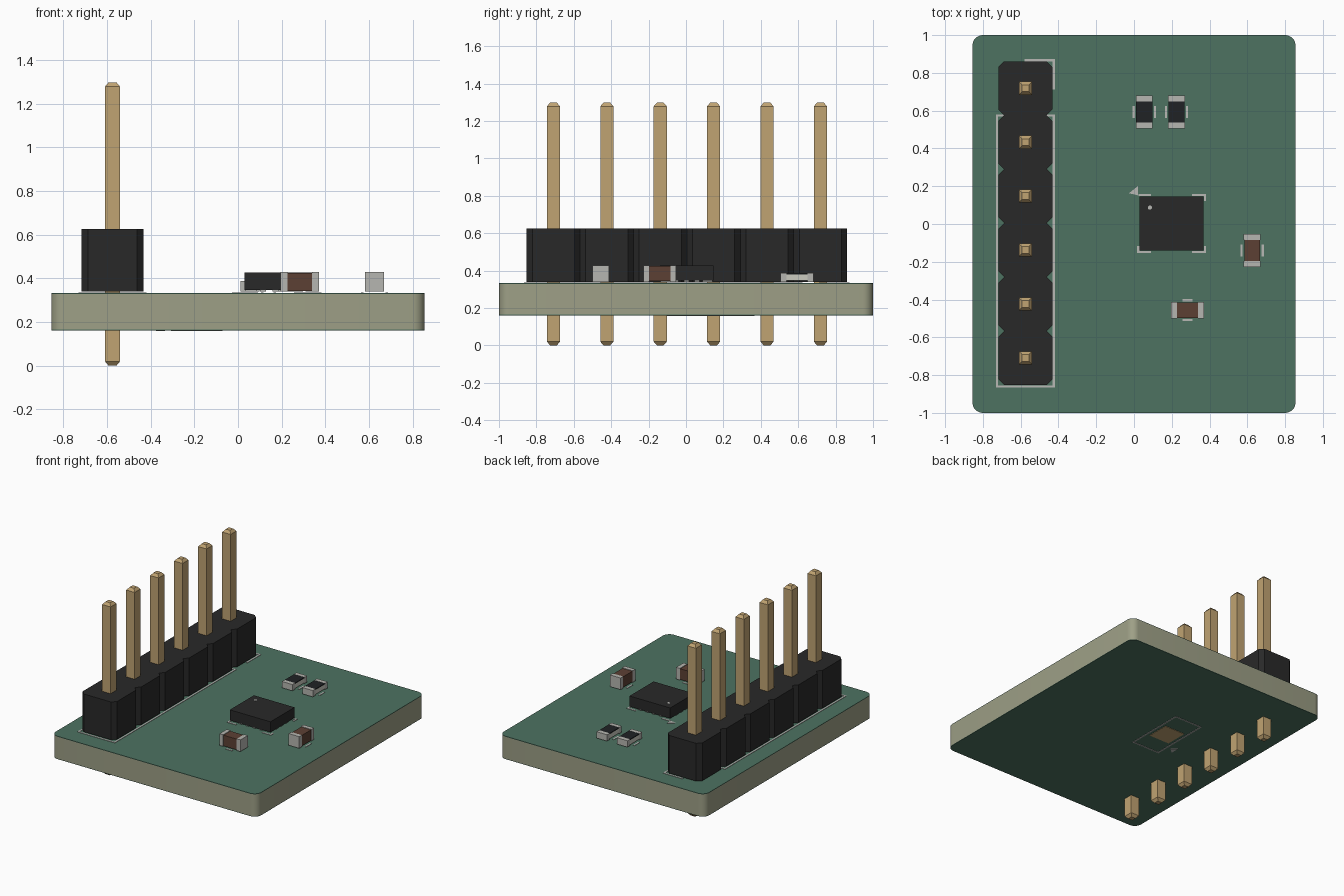
import bpy, bmesh
from math import sin, cos, pi

if "Cube" in bpy.data.objects:
    bpy.data.objects.remove(bpy.data.objects["Cube"])


def material(name, rgb):
    m = bpy.data.materials.new(name)
    m.diffuse_color = (*rgb, 1)
    m.use_nodes = True
    m.node_tree.nodes["Principled BSDF"].inputs["Base Color"].default_value = m.diffuse_color
    return m


GREEN = material("green_mask", (0.074, 0.17, 0.12))
OLIVE = material("board_core", (0.34, 0.35, 0.24))
BLACK = material("black_plastic", (0.022, 0.022, 0.022))
GOLD = material("gold", (0.53, 0.37, 0.17))
SILK = material("white_print", (0.48, 0.48, 0.46))
METAL = material("tin", (0.47, 0.47, 0.44))
CERAMIC = material("white_ceramic", (0.6, 0.6, 0.53))
BROWN = material("brown_ceramic", (0.107, 0.051, 0.034))
FILM = material("dark_film", (0.014, 0.016, 0.018))


def loft(bm, rings):
    """Close a stack of equal-length rings into a solid."""
    vs = [[bm.verts.new(p) for p in r] for r in rings]
    n = len(vs[0])
    for a, b in zip(vs, vs[1:]):
        for i in range(n):
            j = (i + 1) % n
            bm.faces.new((a[i], a[j], b[j], b[i]))
    bm.faces.new(vs[0][::-1])
    bm.faces.new(vs[-1])


def solid(name, mat, stacks):
    """One object from a list of ring stacks."""
    bm = bmesh.new()
    for rings in stacks:
        loft(bm, rings)
    bmesh.ops.recalc_face_normals(bm, faces=bm.faces)
    me = bpy.data.meshes.new(name)
    bm.to_mesh(me)
    bm.free()
    me.materials.append(mat)
    ob = bpy.data.objects.new(name, me)
    bpy.context.collection.objects.link(ob)
    return ob


def prism(outline, z0, z1):
    return [[(x, y, z) for x, y in outline] for z in (z0, z1)]


def rect(cx, cy, hx, hy):
    return [(cx - hx, cy - hy), (cx + hx, cy - hy), (cx + hx, cy + hy), (cx - hx, cy + hy)]


def box(cx, cy, hx, hy, z0, z1):
    return prism(rect(cx, cy, hx, hy), z0, z1)


def rounded(hx, hy, r, seg=8):
    pts = []
    for k, (sx, sy) in enumerate(((1, 1), (-1, 1), (-1, -1), (1, -1))):
        for i in range(seg + 1):
            a = (k + i / seg) * pi / 2
            pts.append((sx * (hx - r) + r * cos(a), sy * (hy - r) + r * sin(a)))
    return pts


# Circuit board: core plus a thin coloured mask on both faces
outline = rounded(0.855, 1.0, 0.055)
for name, mat, z0, z1 in (("board_core", OLIVE, 0.165, 0.329),
                          ("top_mask", GREEN, 0.329, 0.333),
                          ("bottom_mask", GREEN, 0.161, 0.165)):
    ob = solid(name, mat, [prism(outline, z0, z1)])
    bpy.context.view_layer.objects.active = ob
    ob.select_set(True)
    bpy.ops.object.shade_smooth_by_angle()
    ob.select_set(False)

# Pin header: six joined octagonal blocks
HX, PITCH, COUNT = -0.575, 0.2855, 6
pin_y = [0.005 + PITCH * (i - (COUNT - 1) / 2) for i in range(COUNT)]
h, c = PITCH / 2, 0.03
side = []
for k, y in enumerate(pin_y):
    if k == 0:
        side.append((h - c, y - h))
    side += [(h, y - h + c), (h, y + h - c), (h - c, y + h)]
body = [(HX + x, y) for x, y in side] + [(HX - x, y) for x, y in reversed(side)]
solid("header_housing", BLACK, [prism(body, 0.34, 0.625)])

# Square pins with tapered tips
for i, y in enumerate(pin_y):
    rings = [[(px, py, z) for px, py in rect(HX, y, w, w)]
             for z, w in ((0.0, 0.018), (0.02, 0.035), (1.278, 0.035), (1.298, 0.018))]
    solid(f"pin_{i + 1}", GOLD, [rings])

# Sensor chip with pin-one dot and underside pads
UX, UY = 0.199, 0.003
solid("chip_body", BLACK, [box(UX, UY, 0.169, 0.143, 0.347, 0.426)])
dot = [(0.084 + 0.011 * cos(a * pi / 8), 0.087 + 0.011 * sin(a * pi / 8)) for a in range(16)]
solid("chip_dot", SILK, [prism(dot, 0.424, 0.4275)])
pads = []
for s in (-1, 1):
    pads += [box(UX + (i - 1.5) * 0.056, UY + s * 0.112, 0.014, 0.027, 0.34, 0.348) for i in range(4)]
    pads += [box(UX + s * 0.138, UY + (i - 1) * 0.056, 0.027, 0.014, 0.34, 0.348) for i in range(3)]
solid("chip_pads", METAL, pads)


def two_terminal(name, cx, cy, along_x, top, layers, cap=0.031):
    """Small surface-mount part: end caps plus body layers (suffix, mat, half width, z0, z1)."""
    half, wide = 0.0875, 0.044

    def block(off, hl, hw, z0, z1):
        return box(cx + off, cy, hl, hw, z0, z1) if along_x else box(cx, cy + off, hw, hl, z0, z1)

    solid(name + "_end_caps", METAL,
          [block(s * (half - cap / 2), cap / 2, wide, 0.34, top) for s in (-1, 1)])
    for suffix, mat, hw, z0, z1 in layers:
        solid(f"{name}_{suffix}", mat, [block(0, half - cap + 0.001, hw, z0, z1)])


RES = [("body", CERAMIC, 0.0435, 0.346, 0.38), ("film", FILM, 0.0435, 0.38, 0.387)]
CAP = [("body", BROWN, 0.041, 0.343, 0.424)]
two_terminal("resistor_1", 0.055, 0.593, False, 0.388, RES)
two_terminal("resistor_2", 0.225, 0.593, False, 0.388, RES)
two_terminal("capacitor_1", 0.283, -0.456, True, 0.428, CAP)
two_terminal("capacitor_2", 0.625, -0.14, False, 0.428, CAP)


# Printed outline marks
def lines(paths, z0, z1, w=0.006):
    out = []
    for path in paths:
        for (x0, y0), (x1, y1) in zip(path, path[1:]):
            out.append(box((x0 + x1) / 2, (y0 + y1) / 2,
                           abs(x1 - x0) / 2 + w, abs(y1 - y0) / 2 + w, z0, z1))
    return out


TZ = (0.332, 0.336)
L, R = HX - 0.15, HX + 0.15
header_marks = [[(L, 0.574), (L, -0.86), (R, -0.86), (R, 0.574), (L, 0.574)],
                [(HX, 0.867), (R, 0.867), (R, 0.717)]]
solid("header_outline", SILK, lines(header_marks, *TZ))

chip_marks = [[(UX + sx * 0.115, UY + sy * 0.151), (UX + sx * 0.177, UY + sy * 0.151),
               (UX + sx * 0.177, UY + sy * 0.125)]
              for sx, sy in ((1, 1), (1, -1), (-1, -1))]
chip_marks.append([(0.03, 0.154), (0.085, 0.154)])
arrow = [(0.02, 0.2), (-0.027, 0.163), (0.02, 0.152)]
solid("chip_outline", SILK, lines(chip_marks, *TZ) + [prism(arrow, *TZ)])

part_marks = []
for s in (-1, 1):
    for x, y in ((0.055, 0.593), (0.225, 0.593), (0.625, -0.14)):
        part_marks.append([(x + s * 0.056, y - 0.025), (x + s * 0.056, y + 0.025)])
    part_marks.append([(0.263, -0.456 + s * 0.052), (0.303, -0.456 + s * 0.052)])
solid("part_outlines", SILK, lines(part_marks, *TZ))

# Solder jumper on the underside
JX, JY = -0.19, 0.13
BZ = (0.158, 0.162)
ring = rect(JX, JY, 0.113, 0.23)
tri = [(JX - 0.145, JY - 0.135), (JX - 0.185, JY - 0.1), (JX - 0.185, JY - 0.17)]
solid("jumper_outline", SILK, lines([ring + ring[:1]], *BZ, w=0.005) + [prism(tri, *BZ)])
solid("jumper_pad", GOLD, [box(JX, JY, 0.085, 0.085, *BZ)])
